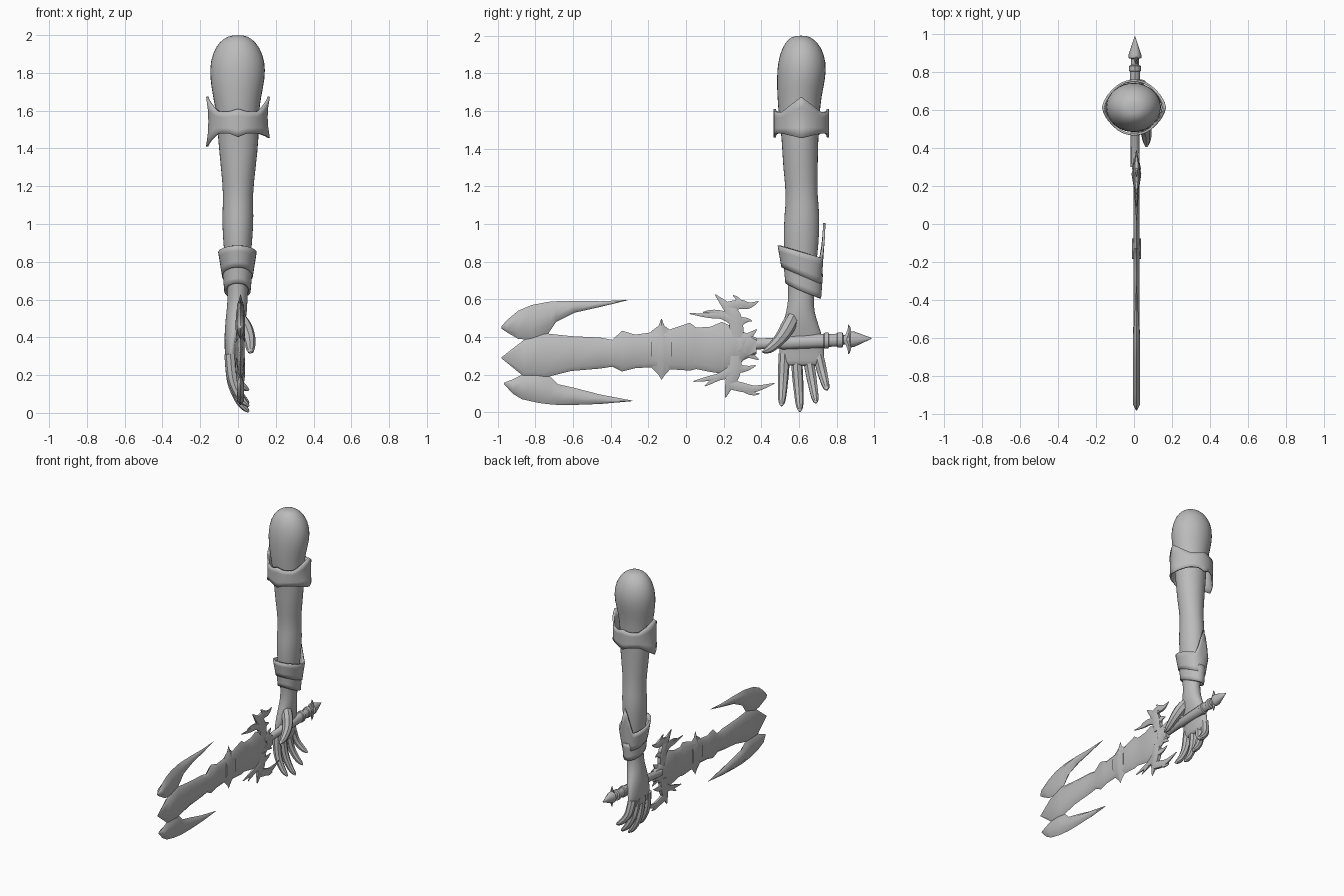
import bpy, math
from math import sin, cos, pi

grey = bpy.data.materials.new("grey")
grey.diffuse_color = (0.5, 0.5, 0.5, 1)
X0 = 0.013  # plane of the sword


def finish(ob, angle=40, subdiv=0, thick=0):
    ob.data.materials.clear()
    ob.data.materials.append(grey)
    if thick:
        m = ob.modifiers.new("thickness", 'SOLIDIFY')
        m.thickness, m.offset = thick, -1
    if subdiv:
        ob.modifiers.new("smooth", 'SUBSURF').levels = subdiv
    bpy.ops.object.select_all(action='DESELECT')
    ob.select_set(True)
    bpy.context.view_layer.objects.active = ob
    bpy.ops.object.shade_smooth_by_angle(angle=math.radians(angle))
    return ob


def skin(name, rings, caps=True, **kw):
    """Bridge equal-sized closed rings into one surface."""
    n = len(rings[0])
    faces = [(i * n + j, i * n + (j + 1) % n, (i + 1) * n + (j + 1) % n, (i + 1) * n + j)
             for i in range(len(rings) - 1) for j in range(n)]
    if caps:
        faces += [tuple(reversed(range(n))), tuple(range((len(rings) - 1) * n, len(rings) * n))]
    me = bpy.data.meshes.new(name)
    me.from_pydata([p for r in rings for p in r], [], faces)
    ob = bpy.data.objects.new(name, me)
    bpy.context.collection.objects.link(ob)
    # consistent outward normals
    import bmesh
    bm = bmesh.new()
    bm.from_mesh(me)
    bmesh.ops.recalc_face_normals(bm, faces=bm.faces)
    bm.to_mesh(me)
    bm.free()
    return finish(ob, **kw)


def plate(name, sections, t, edge=0.2):
    """Thin blade from (y, low z, high z) sections, with bevelled edges."""
    rings = []
    for y, a, b in sections:
        h = b - a
        w = t * min(1, h / 0.06)
        rings.append([(X0, y, a), (X0 + w, y, a + edge * h), (X0 + w, y, b - edge * h),
                      (X0, y, b), (X0 - w, y, b - edge * h), (X0 - w, y, a + edge * h)])
    return skin(name, rings, angle=50)


def tube(name, pts, flat=1.0, sides=2, smooth=True):
    """Tapered tube through (x, y, z, radius) points."""
    cu = bpy.data.curves.new(name, 'CURVE')
    cu.dimensions, cu.bevel_depth, cu.bevel_resolution = '3D', 1, sides
    cu.use_fill_caps = True
    sp = cu.splines.new('NURBS' if smooth else 'POLY')
    sp.points.add(len(pts) - 1)
    for p, (x, y, z, r) in zip(sp.points, pts):
        p.co, p.radius = (x, y, z, 1), r
    if smooth:
        sp.use_endpoint_u, sp.order_u, sp.resolution_u = True, 3, 4
    tmp = bpy.data.objects.new(name + "_path", cu)
    bpy.context.collection.objects.link(tmp)
    me = bpy.data.meshes.new_from_object(tmp.evaluated_get(bpy.context.evaluated_depsgraph_get()))
    bpy.data.objects.remove(tmp)
    for v in me.vertices:
        v.co.x = X0 + (v.co.x - X0) * flat
    ob = bpy.data.objects.new(name, me)
    bpy.context.collection.objects.link(ob)
    return finish(ob)


def band(name, fn, n=32, thick=0.012):
    """Cuff: fn(angle, level) gives a point; angle 0 is +x, level 0..1 upward."""
    return skin(name, [[fn(2 * pi * j / n, k / 4) for j in range(n)] for k in range(5)],
                caps=False, thick=thick)


def peak(a, centre, width):
    d = abs((a - centre + pi) % (2 * pi) - pi)
    return max(0, 1 - d / width)


# arm from shoulder to palm: z, x min, x max, y min, y max
arm = [(2.0, -.03, .03, .58, .64), (1.985, -.075, .07, .545, .675), (1.94, -.12, .115, .51, .72),
       (1.86, -.15, .146, .485, .746), (1.77, -.15, .145, .48, .742), (1.68, -.135, .125, .483, .72),
       (1.58, -.115, .11, .49, .71), (1.45, -.107, .112, .508, .703), (1.3, -.092, .095, .513, .70),
       (1.15, -.077, .077, .533, .697), (1.05, -.086, .085, .52, .712), (.9, -.08, .076, .515, .706),
       (.77, -.065, .063, .53, .69), (.65, -.055, .052, .543, .68), (.57, -.057, .05, .54, .677),
       (.5, -.066, .045, .522, .69), (.42, -.072, .025, .497, .722), (.34, -.072, .003, .492, .735),
       (.27, -.066, -.005, .495, .735), (.245, -.058, -.012, .51, .725)]
skin("arm", [[((a + b) / 2 + (b - a) / 2 * cos(t) * 1.01, (c + d) / 2 + (d - c) / 2 * sin(t) * 1.01, z)
              for t in (2 * pi * j / 16 for j in range(16))] for z, a, b, c, d in arm],
     subdiv=1, angle=80)

# fingers: base y, tip y, tip z
for i, (yb, yt, zt) in enumerate([(.522, .507, .035), (.585, .605, .005), (.645, .69, .05), (.70, .748, .12)]):
    s = lambda k: .3 + (zt - .3) * k
    y = lambda k: yb + (yt - yb) * k
    tube(f"finger_{i + 1}", [(-.042, yb, .31, .03), (-.036, y(.35), s(.35), .03), (-.02, y(.6), s(.6), .026),
                             (.015, y(.85), s(.85), .022), (.048, y(.97), s(.97), .014),
                             (.058, yt, zt, .004)])
tube("thumb", [(-.01, .58, .53, .03), (.03, .55, .47, .042), (.06, .51, .40, .034),
               (.066, .46, .35, .026), (.066, .43, .328, .02), (.066, .405, .32, .005)])


# upper arm band with points on both sides
def arm_band(a, k):
    p = max(peak(a, 0, .75), peak(a, pi, .75))
    q = max(peak(a, pi / 2, .35), peak(a, -pi / 2, .35))
    lo = 1.48 - (.07 if cos(a) < 0 else .025) * p - .02 * q
    hi = 1.595 + .08 * p + .015 * q
    f = .012 * p * (2 * k - 1) ** 2 + .01 * p
    return ((.135 + f) * cos(a), .612 + .135 * sin(a), lo + (hi - lo) * k)


band("upper_arm_band", arm_band, n=40)


# slanted wrist wraps; the upper one carries a tall spike at the back
def wrist_upper(a, k):
    s = sin(a)
    lo, hi = .725 - .045 * s, .85 - .035 * s + .2 * peak(a, 1.6, .55)
    r = .082 + .02 * k
    return (-.003 + r * cos(a), .613 + (r + .025) * s, lo + (hi - lo) * k)


def wrist_lower(a, k):
    s = sin(a)
    lo, hi = .645 - .04 * s, .765 - .03 * s
    r = .073 + .01 * k + .012 * s
    return (-.003 + (.07 + .01 * k) * cos(a), .61 + (r + .022) * s, lo + (hi - lo) * k)


band("wrist_wrap_upper", wrist_upper)
band("wrist_wrap_lower", wrist_lower)

# blade
plate("blade", [(-.98, .288, .292), (-.86, .19, .385), (-.75, .185, .42), (-.61, .22, .405), (-.455, .233, .397),
                (-.39, .243, .385), (-.34, .217, .434), (-.27, .235, .413), (-.18, .24, .425), (-.155, .23, .44),
                (-.10, .23, .435), (.02, .222, .476), (.055, .23, .45), (.13, .215, .455), (.19, .206, .48),
                (.26, .238, .45), (.31, .28, .425), (.375, .31, .395)], .016, .12)
# crescent horns at the blade tip
plate("horn_upper", [(-.98, .445, .455), (-.95, .425, .49), (-.89, .39, .54), (-.82, .385, .57), (-.73, .42, .587),
                     (-.69, .48, .59), (-.59, .53, .592), (-.455, .56, .59), (-.31, .595, .597)], .018, .25)
plate("horn_lower", [(-.965, .15, .158), (-.92, .10, .175), (-.87, .07, .2), (-.78, .05, .205), (-.72, .043, .19),
                     (-.68, .04, .15), (-.59, .04, .13), (-.455, .045, .095), (-.285, .06, .063)], .018, .25)
# four-pointed ornament across the blade
plate("blade_cross", [(-.185, .24, .43), (-.145, .2, .46), (-.13, .172, .5), (-.115, .195, .46), (-.075, .24, .43)],
      .024, .3)

# jagged guard branches: (y, z, radius) paths flattened onto the sword plane
branches = [
    [(.27, .40, .04), (.27, .50, .045), (.22, .56, .03), (.155, .625, .003)],
    [(.22, .56, .03), (.29, .58, .03), (.335, .56, .02), (.385, .59, .003)],
    [(.26, .49, .04), (.20, .52, .022), (.12, .51, .015), (.02, .525, .003)],
    [(.2, .52, .02), (.14, .545, .012), (.09, .53, .003)],
    [(.27, .47, .035), (.31, .50, .02), (.35, .485, .003)],
    [(.29, .56, .025), (.28, .61, .012), (.25, .62, .003)],
    [(.26, .30, .04), (.26, .22, .045), (.23, .15, .03), (.21, .08, .003)],
    [(.23, .15, .03), (.31, .13, .03), (.37, .12, .02), (.47, .155, .003)],
    [(.25, .22, .04), (.19, .19, .022), (.12, .18, .016), (.04, .165, .003)],
    [(.18, .19, .02), (.13, .16, .012), (.10, .14, .003)],
    [(.26, .24, .035), (.31, .22, .02), (.37, .25, .003)],
    [(.31, .13, .025), (.35, .09, .012), (.39, .10, .003)],
    [(.29, .37, .04), (.33, .40, .025), (.375, .44, .003)],
    [(.29, .34, .04), (.33, .31, .025), (.385, .28, .003)]]
for i, path in enumerate(branches):
    tube(f"guard_branch_{i + 1}", [(X0, *p) for p in path], flat=.6, sides=1)

# handle with collars, pommel point and small crown spikes: (y, radius)
hz = lambda y: .362 + (y - .36) * .05
rod = [(.30, .028), (.50, .029), (.51, .035), (.73, .037), (.735, .042), (.755, .042), (.76, .034),
       (.80, .034), (.805, .04), (.83, .04), (.835, .026), (.868, .026), (.872, .042), (.89, .042), (.985, .002)]
skin("handle", [[(X0 - .008 + .8 * r * cos(t), y, hz(y) + r * sin(t)) for t in (pi * j / 6 for j in range(12))]
                for y, r in rod], angle=35)
for s in (-1, 1):
    tube(f"crown_spike_{s}", [(X0, .85, hz(.85), .02), (X0, .875, hz(.87) + s * .045, .016),
                              (X0, .862, hz(.87) + s * .078, .002)], flat=.7, sides=1)
